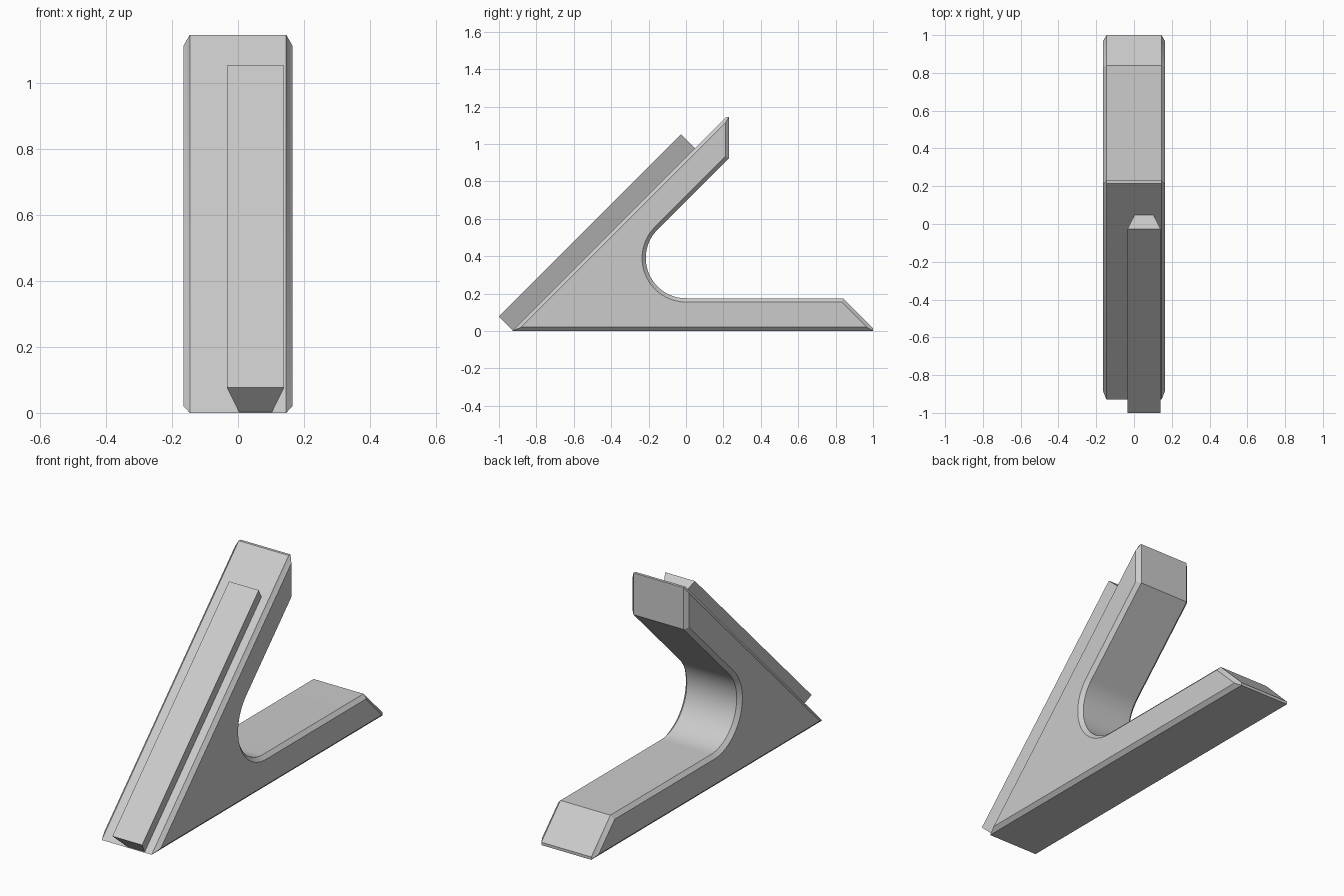
import bpy, bmesh, math

cube = bpy.data.objects.get("Cube")
if cube:
    bpy.data.objects.remove(cube, do_unlink=True)

# One plain grey for the whole stand
grey = bpy.data.materials.new("light_grey")
grey.use_nodes = True
colour = (0.6, 0.6, 0.6, 1)
grey.diffuse_color = colour
grey.node_tree.nodes["Principled BSDF"].inputs["Base Color"].default_value = colour


def loft(name, rings):
    """Join equal-length rings of points into a closed solid."""
    bm = bmesh.new()
    loops = [[bm.verts.new(p) for p in ring] for ring in rings]
    n = len(loops[0])
    for a, b in zip(loops, loops[1:]):
        for i in range(n):
            j = (i + 1) % n
            bm.faces.new((a[i], a[j], b[j], b[i]))
    bm.faces.new(loops[0])
    bm.faces.new(loops[-1])
    bmesh.ops.remove_doubles(bm, verts=bm.verts, dist=0.0005)
    bmesh.ops.recalc_face_normals(bm, faces=bm.faces)
    mesh = bpy.data.meshes.new(name)
    bm.to_mesh(mesh)
    bm.free()
    mesh.materials.append(grey)
    obj = bpy.data.objects.new(name, mesh)
    bpy.context.collection.objects.link(obj)
    bpy.ops.object.select_all(action='DESELECT')
    obj.select_set(True)
    bpy.context.view_layer.objects.active = obj
    bpy.ops.object.shade_smooth_by_angle(angle=math.radians(30))
    return obj


DIAG = math.sqrt(2)
SHARP = 1 + DIAG      # inset slide at a 45 degree corner
BLUNT = DIAG - 1      # inset slide at a 135 degree corner


def side_profile(d):
    """Side outline of the stand in (y, z), inset by d."""
    tip = min(1, 1.015 - SHARP * d)
    back = 0.23 - d
    top = min(1.145, 1.16 - SHARP * d)
    pts = [(-0.93 + SHARP * d, d), (tip, d), (tip, max(d, 0.015)),
           (0.84 - BLUNT * d, 0.175 - d)]
    # rounded inner corner between foot and arm
    steps = 32
    for i in range(steps + 1):
        a = math.radians(270 - 135 * i / steps)
        r = 0.215 + d
        pts.append((r * math.cos(a), 0.39 + r * math.sin(a)))
    pts += [(back, 0.924 + BLUNT * d), (back, top), (min(back, 0.215), top)]
    return pts


# Stand body with chamfered sides
loft("stand_body", [[(x, y, z) for y, z in side_profile(d)]
                    for x, d in ((-0.165, 0.02), (-0.146, 0),
                                 (0.146, 0), (0.165, 0.02))])

# Dovetail rail on the sloping front, wider on its outer face
rail_x = 0.053
section = [(-0.05, 0), (0.05, 0), (0.087, 0.075), (-0.087, 0.075)]
rings = []
for base_y, base_z in ((-0.926, 0.002), (0.049, 0.977)):
    rings.append([(rail_x + x, base_y - h, base_z + h) for x, h in section])
loft("dovetail_rail", rings)
